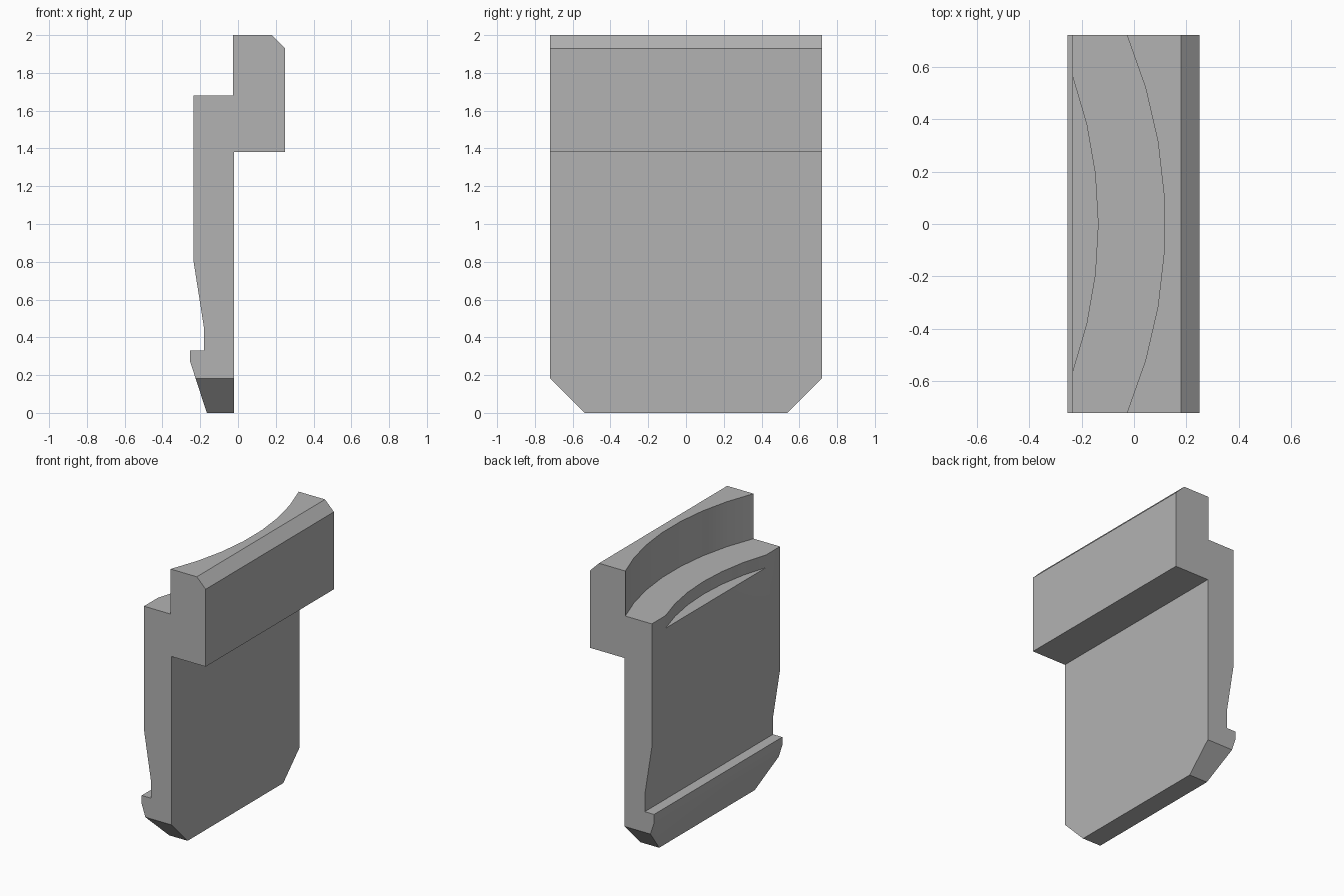
import bpy, bmesh, math
from mathutils import Vector

cube = bpy.data.objects.get("Cube")
if cube:
    bpy.data.objects.remove(cube, do_unlink=True)

grey = bpy.data.materials.new("plain_grey")
grey.use_nodes = True
grey.diffuse_color = (0.45, 0.45, 0.45, 1)
grey.node_tree.nodes["Principled BSDF"].inputs["Base Color"].default_value = grey.diffuse_color

HALF = 0.72  # half the width along y


def prism(name, points, offset):
    """Extrude a closed 3D polygon by an offset into a solid object."""
    bm = bmesh.new()
    face = bm.faces.new([bm.verts.new(p) for p in points])
    grown = bmesh.ops.extrude_face_region(bm, geom=[face], use_keep_orig=True)
    moved = [v for v in grown["geom"] if isinstance(v, bmesh.types.BMVert)]
    bmesh.ops.translate(bm, verts=moved, vec=offset)
    bmesh.ops.recalc_face_normals(bm, faces=bm.faces)
    mesh = bpy.data.meshes.new(name)
    bm.to_mesh(mesh)
    bm.free()
    mesh.materials.append(grey)
    obj = bpy.data.objects.new(name, mesh)
    bpy.context.collection.objects.link(obj)
    return obj


def arc(end_x, half_chord, sag, segments):
    """Shallow arc in plan, bulging towards +x, from -y to +y."""
    radius = (half_chord ** 2 + sag ** 2) / (2 * sag)
    sweep = math.asin(half_chord / radius)
    angles = [sweep * (2 * i / segments - 1) for i in range(segments + 1)]
    return [(end_x + sag - radius * (1 - math.cos(a)), radius * math.sin(a)) for a in angles]


def carve(body, name, plan, bottom, top):
    """Cut a vertical prism with the given plan out of the body."""
    cutter = prism(name, [(x, y, bottom) for x, y in plan], (0, 0, top - bottom))
    cutter.hide_render = True
    mod = body.modifiers.new(name, "BOOLEAN")
    mod.operation = "DIFFERENCE"
    mod.solver = "EXACT"
    mod.object = cutter
    bpy.context.view_layer.objects.active = body
    bpy.ops.object.modifier_apply(modifier=mod.name)
    bpy.data.objects.remove(cutter, do_unlink=True)


# Side profile: panel with bottom lip and overhanging head
profile = [(-0.165, 0), (-0.02, 0), (-0.02, 1.38), (0.25, 1.38), (0.25, 1.93),
           (0.18, 2), (-0.235, 2), (-0.235, 0.8), (-0.18, 0.45), (-0.18, 0.33),
           (-0.253, 0.33), (-0.253, 0.27)]
panel = prism("clip_panel", [(x, -HALF, z) for x, z in profile], (0, 2 * HALF, 0))

# Chamfered bottom corners
bm = bmesh.new()
bm.from_mesh(panel.data)
for side in (-1, 1):
    cut = bmesh.ops.bisect_plane(bm, geom=bm.verts[:] + bm.edges[:] + bm.faces[:],
                                 plane_co=Vector((0, side * HALF, 0.183)),
                                 plane_no=Vector((0, side, -1)), clear_outer=True)
    rim = [e for e in cut["geom_cut"] if isinstance(e, bmesh.types.BMEdge)]
    bmesh.ops.contextual_create(bm, geom=rim)
bmesh.ops.recalc_face_normals(bm, faces=bm.faces)
bm.to_mesh(panel.data)
bm.free()

# Curved step behind the head
step = arc(-0.027, HALF, 0.145, 7)
step += [(-0.027, 0.8), (-0.5, 0.8), (-0.5, -0.8), (-0.027, -0.8)]
carve(panel, "step_cutter", step, 1.68, 2.2)

# Shallow curved pocket in the ledge
pocket = arc(-0.235, 0.565, 0.098, 6) + [(-0.4, 0.565), (-0.4, -0.565)]
carve(panel, "pocket_cutter", pocket, 1.59, 1.9)

# Smooth curved walls, crisp corners
bpy.ops.object.select_all(action="DESELECT")
panel.select_set(True)
bpy.context.view_layer.objects.active = panel
bpy.ops.object.shade_smooth_by_angle(angle=math.radians(30))
